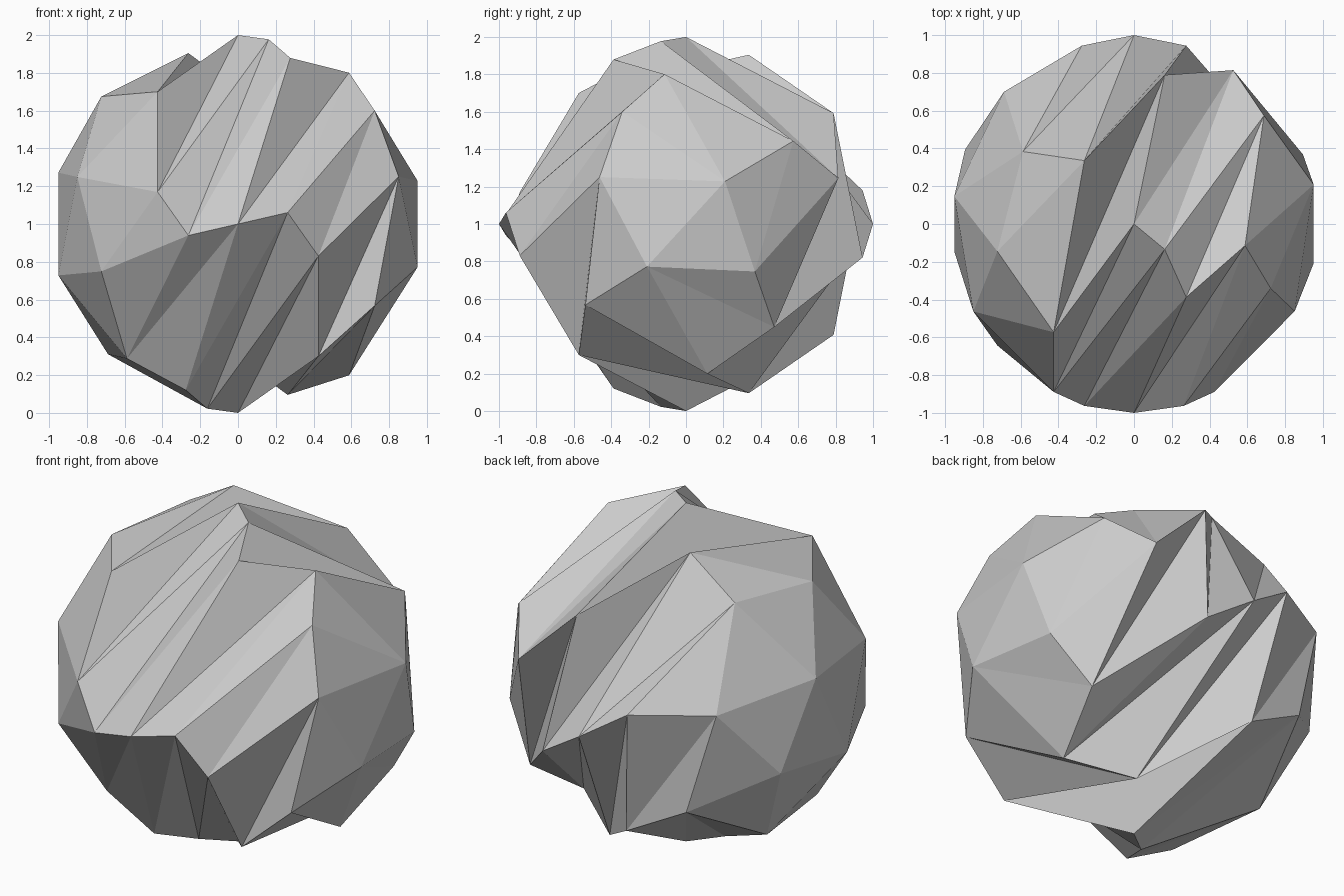
import bpy
from math import radians
from mathutils import Matrix

if "Cube" in bpy.data.objects:
    bpy.data.objects.remove(bpy.data.objects["Cube"])

# Low-poly sphere, 42 vertices
bpy.ops.mesh.primitive_ico_sphere_add(subdivisions=2, radius=1.0)
ball = bpy.context.object
ball.name = "twisted_ball"

# Twist about the x axis; the left cap beyond the limit turns rigidly
TWIST_PER_UNIT = radians(-139.3)
LEFT_LIMIT = -0.443

for v in ball.data.vertices:
    angle = TWIST_PER_UNIT * max(v.co.x, LEFT_LIMIT)
    v.co = Matrix.Rotation(angle, 3, 'X') @ v.co
    v.co.z += 1.0

# Flat faces
for p in ball.data.polygons:
    p.use_smooth = False
ball.data.update()
